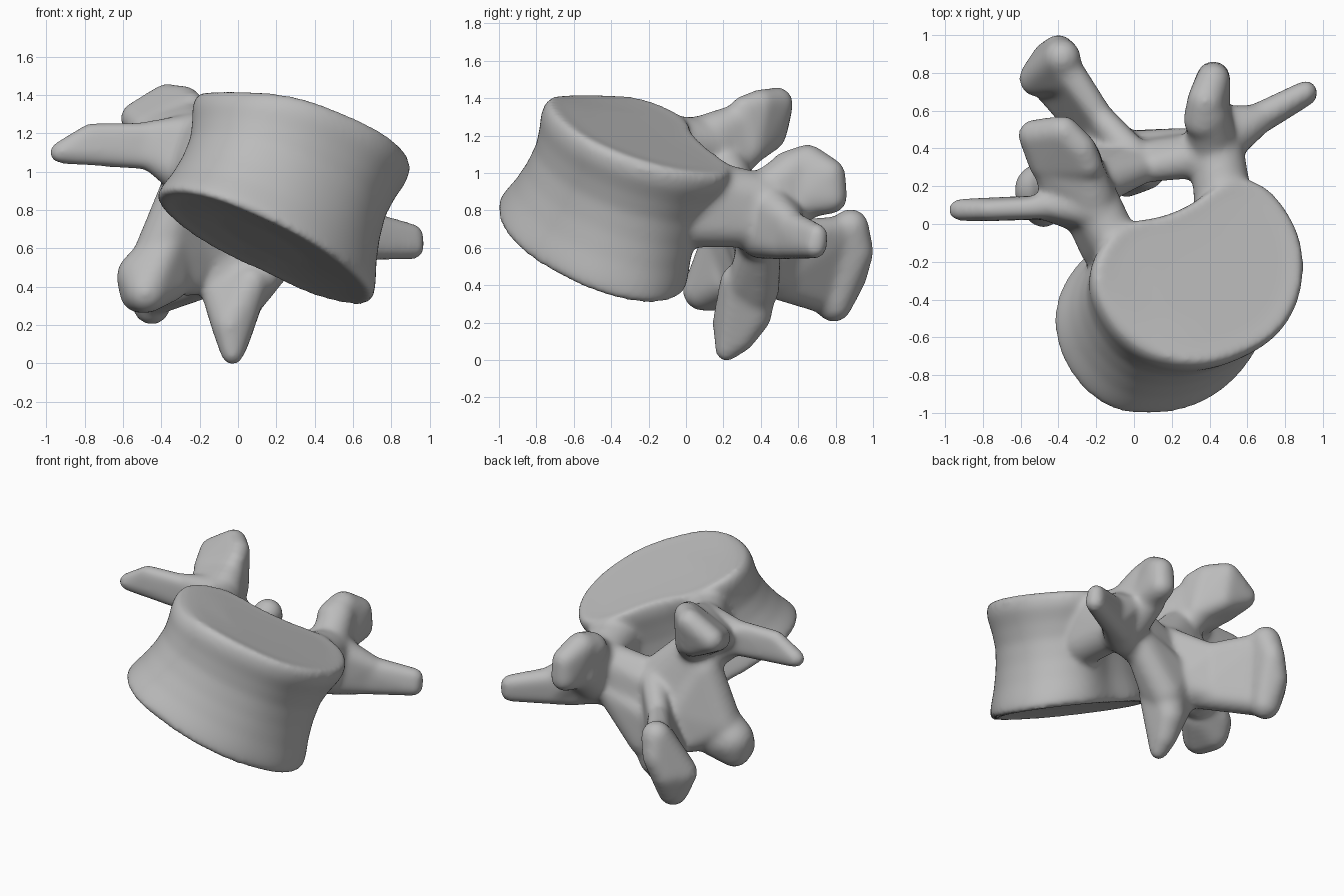
import bpy, bmesh, math
from mathutils import Vector, Matrix

if "Cube" in bpy.data.objects:
    bpy.data.objects.remove(bpy.data.objects["Cube"])

bone = bpy.data.materials.new("bone_grey")
bone.use_nodes = True
bone.diffuse_color = (0.5, 0.5, 0.5, 1)
bone.node_tree.nodes["Principled BSDF"].inputs["Base Color"].default_value = (0.5, 0.5, 0.5, 1)
parts = []


def add_part(name, bm):
    bmesh.ops.recalc_face_normals(bm, faces=bm.faces)
    mesh = bpy.data.meshes.new(name)
    bm.to_mesh(mesh)
    bm.free()
    mesh.materials.append(bone)
    obj = bpy.data.objects.new(name, mesh)
    bpy.context.collection.objects.link(obj)
    parts.append(obj)


def lobe(name, *balls):
    """Rounded solid wrapped around a few balls (x, y, z, radius)."""
    bm = bmesh.new()
    for x, y, z, r in balls:
        bmesh.ops.create_icosphere(bm, subdivisions=3, radius=r,
                                   matrix=Matrix.Translation((x, y, z)))
    hull = bmesh.ops.convex_hull(bm, input=bm.verts)
    inner = {v for v in hull["geom_interior"] + hull["geom_unused"]
             if isinstance(v, bmesh.types.BMVert)}
    bmesh.ops.delete(bm, geom=list(inner), context="VERTS")
    # keep only the outer skin
    skin = {f for f in hull["geom"] if isinstance(f, bmesh.types.BMFace)}
    bmesh.ops.delete(bm, geom=[f for f in bm.faces if f not in skin], context="FACES")
    add_part(name, bm)


def radius_at(radii, u):
    """Cyclic smooth interpolation through evenly spaced radii."""
    n = len(radii)
    i, t = int(u * n), u * n % 1
    a, b, c, d = (radii[(i + k) % n] for k in (-1, 0, 1, 2))
    return b + t * (c - a + t * (2 * a - 5 * b + 4 * c - d + t * (3 * (b - c) + d - a))) / 2


# Vertebral body: two tilted kidney outlines lofted with a waist
UPPER = (.585, .595, .575, .37, .34, .46, .53, .51, .495, .49, .505, .56)
LOWER = (.56, .58, .53, .44, .47, .52, .57, .58, .575, .535, .52, .525)


def rim_point(u, t, scale, dip=0):
    ang = u * math.tau
    ray = Vector((math.cos(ang), math.sin(ang)))
    lo = Vector((.14, -.48)) + ray * radius_at(LOWER, u) * scale
    hi = Vector((.32, -.25)) + ray * radius_at(UPPER, u) * scale
    low = Vector((lo.x, lo.y, .51 - .43 * lo.x - .3 * lo.y + dip))
    plane = 1.282 - .322 * hi.x - .3 * hi.y
    # flatten the highest part of the upper face softly
    soft = plane - .03 * math.log(1 + math.exp((plane - 1.43) / .03))
    return low.lerp(Vector((hi.x, hi.y, soft - dip)), t)


bm = bmesh.new()
SEG = 72
levels = [(0, .4, .04), (0, .8, .02), (0, .97, 0), (.04, 1, 0), (.12, .985, 0), (.25, .945, 0),
          (.42, .915, 0), (.6, .91, 0), (.75, .95, 0), (.87, 1, 0), (.95, 1.005, 0),
          (1, .97, 0), (1, .8, .008), (1, .4, .01)]
rings = [[bm.verts.new(rim_point(i / SEG, *lv)) for i in range(SEG)] for lv in levels]
for a, b in zip(rings, rings[1:]):
    for i in range(SEG):
        j = (i + 1) % SEG
        bm.faces.new((a[i], a[j], b[j], b[i]))
bm.faces.new(rings[0])
bm.faces.new(rings[-1])
add_part("vertebral_body", bm)

# Pedicles joining body and arch
lobe("left_pedicle", (.48, .06, .92, .16), (.47, .06, .74, .14), (.44, .4, .86, .14), (.44, .4, .73, .13))
lobe("right_pedicle", (-.1, -.1, 1.18, .13), (-.16, -.12, 1.0, .13), (-.23, .15, 1.15, .14), (-.28, .14, 1.0, .13))

# Laminae closing the arch
lobe("left_lamina", (.42, .37, .87, .12), (.38, .38, .66, .11), (.08, .3, .84, .08), (.05, .34, .76, .1), (0, .36, .55, .1))
lobe("right_lamina", (-.22, .2, 1.06, .12), (-.29, .22, .84, .12), (.06, .3, .84, .08), (.02, .34, .76, .1),
     (-.1, .37, .54, .11))

# Spinous process with a thickened rear edge
lobe("spinous_process_root", (0, .36, .8, .09), (-.08, .38, .5, .13), (-.19, .58, .67, .07), (-.24, .52, .43, .1))
lobe("spinous_process_blade", (-.16, .54, .68, .07), (-.2, .46, .43, .1), (-.38, .86, .69, .085), (-.46, .76, .34, .1))
lobe("spinous_process_end", (-.38, .88, .71, .1), (-.4, .92, .58, .085), (-.45, .88, .45, .09), (-.45, .79, .3, .1),
     (-.51, .77, .44, .1), (-.36, .76, .66, .065))

# Transverse processes
lobe("left_transverse_root", (.44, .42, .84, .13), (.44, .4, .66, .12), (.66, .55, .74, .075), (.65, .55, .61, .075),
     (.5, .55, .78, .08))
lobe("left_transverse_process", (.55, .5, .74, .09), (.54, .49, .62, .085), (.91, .7, .67, .06), (.91, .69, .605, .065))
lobe("right_transverse_root", (-.2, .08, 1.2, .11), (-.27, .08, 1.0, .13), (-.5, .1, 1.2, .06), (-.5, .09, 1.1, .06))
lobe("right_transverse_process", (-.42, .09, 1.2, .06), (-.42, .09, 1.07, .065), (-.77, .075, 1.2, .055),
     (-.72, .07, 1.11, .055), (-.925, .075, 1.1, .06))

# Superior articular processes
lobe("left_superior_root", (.42, .4, .86, .14), (.42, .46, .72, .12), (.39, .58, 1.02, .11), (.39, .62, .85, .11))
lobe("left_superior_process", (.37, .55, 1.01, .11), (.38, .65, 1.055, .1), (.42, .765, .99, .09), (.42, .775, .87, .09),
     (.4, .6, .86, .11))
lobe("right_superior_root", (-.22, .15, 1.21, .12), (-.4, .16, 1.16, .09), (-.25, .28, 1.28, .09), (-.45, .3, 1.21, .09),
     (-.26, .3, 1.1, .1))
lobe("right_superior_process", (-.24, .31, 1.34, .075), (-.375, .49, 1.375, .085), (-.28, .4, 1.37, .08),
     (-.53, .47, 1.28, .085), (-.37, .45, 1.2, .085), (-.47, .32, 1.22, .09), (-.26, .34, 1.13, .09))

# Inferior articular processes
lobe("left_inferior_root", (.28, .4, .65, .11), (-.06, .38, .54, .11), (-.1, .35, .4, .1), (.05, .38, .38, .12),
     (.1, .31, .42, .09))
lobe("left_inferior_process", (.04, .37, .42, .12), (.07, .27, .42, .09), (-.1, .33, .36, .09), (0, .36, .24, .1),
     (-.04, .24, .2, .1), (-.02, .29, .12, .08), (-.03, .215, .05, .06))
lobe("right_inferior_root", (-.28, .21, .9, .13), (-.18, .34, .62, .12), (-.42, .2, .56, .13), (-.26, .32, .46, .11))
lobe("right_inferior_process", (-.36, .18, .64, .1), (-.49, .18, .45, .145), (-.48, .09, .37, .11),
     (-.51, .18, .37, .11), (-.36, .22, .43, .11))

# Fuse all parts into one smooth bone
bpy.ops.object.select_all(action="DESELECT")
for obj in parts:
    obj.select_set(True)
bpy.context.view_layer.objects.active = parts[0]
bpy.ops.object.join()
bone_obj = bpy.context.object
bone_obj.name = "vertebra"
fuse = bone_obj.modifiers.new("fuse", "REMESH")
fuse.mode = "VOXEL"
fuse.voxel_size = .016
fuse.use_smooth_shade = True
soften = bone_obj.modifiers.new("soften", "SMOOTH")
soften.factor = .5
soften.iterations = 22
for name in ("fuse", "soften"):
    bpy.ops.object.modifier_apply(modifier=name)
bpy.ops.object.shade_smooth()
